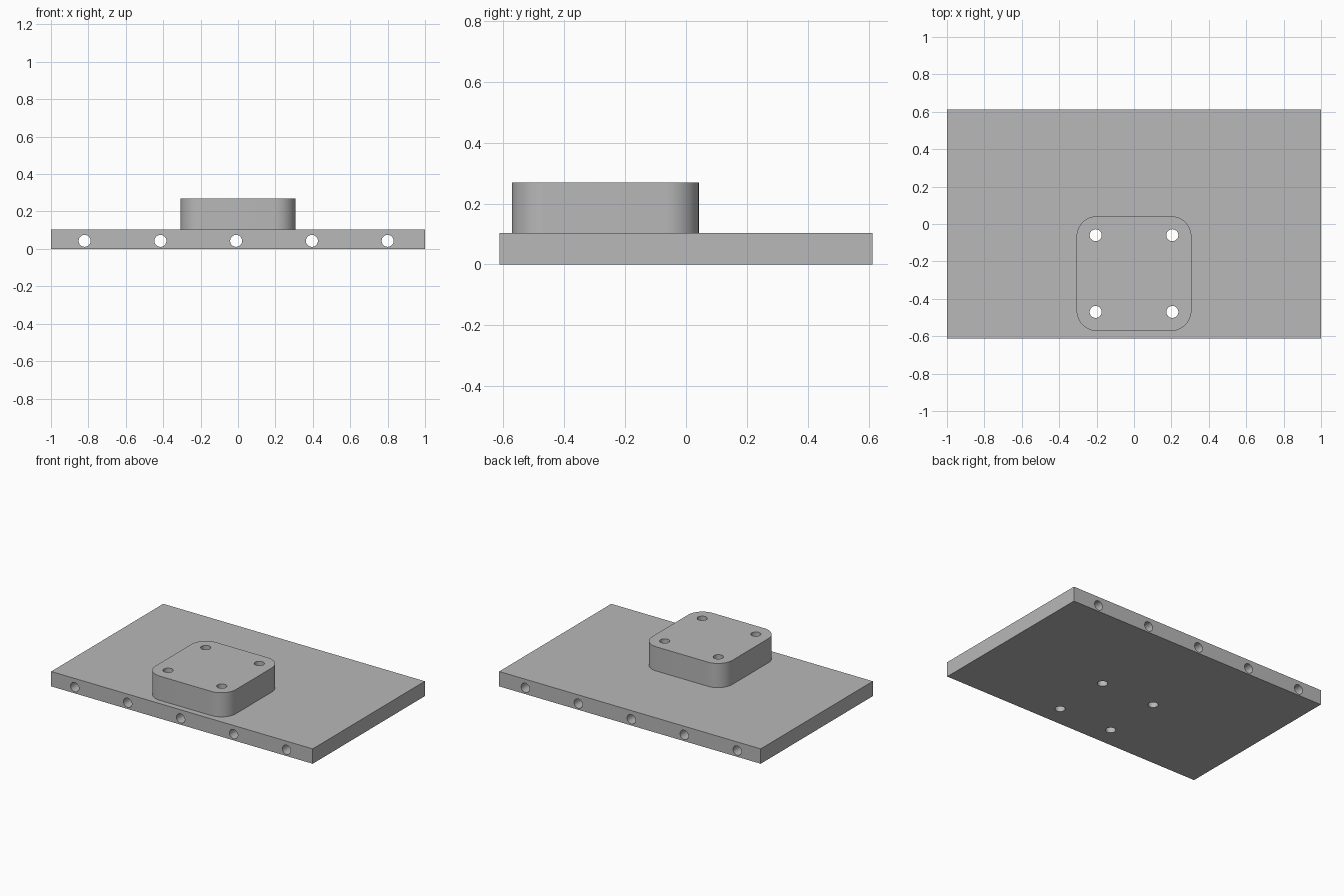
import bpy
import bmesh
from math import cos, sin, pi
from mathutils import Matrix, Vector

default_cube = bpy.data.objects.get("Cube")
if default_cube:
    bpy.data.objects.remove(default_cube, do_unlink=True)

PLATE_TOP = 0.103
BOSS_TOP = 0.27
BOSS_CENTRE_Y = -0.265
HOLE_RADIUS = 0.032

grey = bpy.data.materials.new("grey metal")
grey.use_nodes = True
colour = (0.48, 0.48, 0.48, 1)
grey.diffuse_color = colour
grey.node_tree.nodes["Principled BSDF"].inputs["Base Color"].default_value = colour


def make_object(name, bm):
    bmesh.ops.recalc_face_normals(bm, faces=bm.faces)
    mesh = bpy.data.meshes.new(name)
    bm.to_mesh(mesh)
    bm.free()
    mesh.materials.append(grey)
    obj = bpy.data.objects.new(name, mesh)
    bpy.context.collection.objects.link(obj)
    return obj


def prism(name, outline, bottom, top):
    """Extrude a flat outline upward."""
    bm = bmesh.new()
    face = bm.faces.new([bm.verts.new((x, y, bottom)) for x, y in outline])
    moved = bmesh.ops.extrude_face_region(bm, geom=[face])["geom"]
    verts = [v for v in moved if isinstance(v, bmesh.types.BMVert)]
    bmesh.ops.translate(bm, verts=verts, vec=(0, 0, top - bottom))
    return make_object(name, bm)


def rounded_rectangle(half, radius, centre_y, steps=12):
    points = []
    for corner, (sx, sy) in enumerate([(1, 1), (-1, 1), (-1, -1), (1, -1)]):
        for i in range(steps + 1):
            a = (corner + i / steps) * pi / 2
            points.append((sx * (half - radius) + radius * cos(a),
                           centre_y + sy * (half - radius) + radius * sin(a)))
    return points


def hole_cutter(name, centres, length, rotation):
    bm = bmesh.new()
    for centre in centres:
        bmesh.ops.create_cone(bm, cap_ends=True, segments=40, radius1=HOLE_RADIUS,
                              radius2=HOLE_RADIUS, depth=length,
                              matrix=Matrix.Translation(Vector(centre)) @ rotation)
    obj = make_object(name, bm)
    obj.hide_render = True
    return obj


def drill(obj, cutters):
    bpy.ops.object.select_all(action="DESELECT")
    obj.select_set(True)
    bpy.context.view_layer.objects.active = obj
    for cutter in cutters:
        mod = obj.modifiers.new("holes", "BOOLEAN")
        mod.operation = "DIFFERENCE"
        mod.solver = "EXACT"
        mod.object = cutter
        bpy.ops.object.modifier_apply(modifier=mod.name)
    bpy.ops.object.shade_smooth_by_angle(angle=pi / 6)


# Base plate and raised mounting pad
base_plate = prism("base_plate", [(-1, -0.612), (1, -0.612), (1, 0.612), (-1, 0.612)],
                   0, PLATE_TOP)
mounting_pad = prism("mounting_pad", rounded_rectangle(0.307, 0.11, BOSS_CENTRE_Y),
                     PLATE_TOP, BOSS_TOP)

# Four bolt holes through pad and plate, five long holes from front to back
bolt_cutter = hole_cutter("bolt_hole_cutter",
                          [(sx * 0.205, BOSS_CENTRE_Y + sy * 0.205, 0.1)
                           for sx in (-1, 1) for sy in (-1, 1)],
                          1, Matrix.Identity(4))
edge_cutter = hole_cutter("edge_hole_cutter",
                          [(-0.01 + 0.405 * i, 0, 0.043) for i in range(-2, 3)],
                          2, Matrix.Rotation(pi / 2, 4, "X"))
drill(base_plate, [bolt_cutter, edge_cutter])
drill(mounting_pad, [bolt_cutter])

for cutter in (bolt_cutter, edge_cutter):
    bpy.data.objects.remove(cutter, do_unlink=True)
